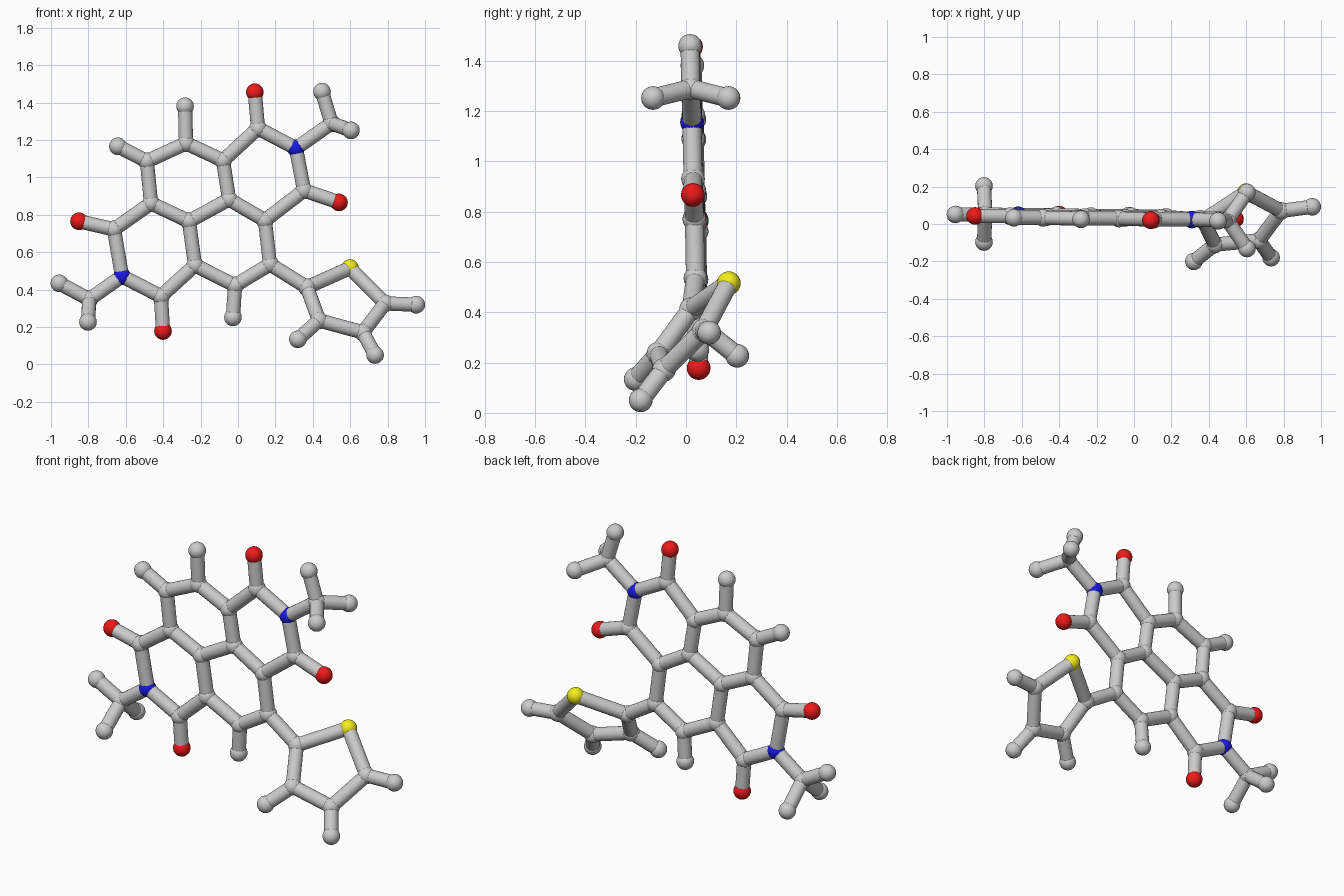
import bpy
from mathutils import Vector

if "Cube" in bpy.data.objects:
    bpy.data.objects.remove(bpy.data.objects["Cube"])

BALL_R, STICK_R = 0.047, 0.038


def material(name, rgb):
    m = bpy.data.materials.new(name)
    m.diffuse_color = (*rgb, 1)
    m.use_nodes = True
    m.node_tree.nodes["Principled BSDF"].inputs["Base Color"].default_value = m.diffuse_color
    return m


MATS = {"O": material("red", (0.85, 0.01, 0.01)),
        "N": material("blue", (0.01, 0.01, 0.8)),
        "S": material("yellow", (0.9, 0.85, 0.01))}
NAMES = {"C": "carbon_ball", "H": "hydrogen_ball", "O": "oxygen_ball",
         "N": "nitrogen_ball", "S": "sulfur_ball"}
atoms = []


def plane_y(x, z):
    # the flat fused-ring sheet leans very slightly
    return 0.035 - 0.01 * x - 0.02 * (z - 0.75)


def flat(kind, points):
    for x, z in points:
        atoms.append((kind, Vector((x, plane_y(x, z), z))))


# fused ring sheet
flat("C", [(0.107, 1.262), (0.353, 0.93), (0.144, 0.77), (-0.048, 0.882),
           (-0.08, 1.09), (-0.278, 1.182), (-0.487, 1.086), (-0.465, 0.861),
           (-0.262, 0.765), (-0.663, 0.722), (-0.412, 0.364), (-0.23, 0.53),
           (-0.016, 0.422), (0.171, 0.535), (0.50, 1.289), (-0.795, 0.348)])
flat("N", [(0.31, 1.155), (-0.62, 0.471)])
flat("O", [(0.09, 1.455), (0.54, 0.866), (-0.85, 0.765), (-0.401, 0.178)])
flat("H", [(-0.642, 1.166), (-0.283, 1.38), (-0.027, 0.251),
           (0.449, 1.458), (-0.955, 0.433)])

# paired hydrogens in front of and behind each end group
for x, z in ((0.604, 1.251), (-0.802, 0.227)):
    for side in (-1, 1):
        atoms.append(("H", Vector((x, plane_y(x, z) + side * 0.15, z))))

# tilted five-sided ring
for kind, co in (("C", (0.369, 0.02, 0.412)), ("S", (0.599, 0.17, 0.515)),
                 ("C", (0.786, 0.07, 0.326)), ("C", (0.668, -0.088, 0.171)),
                 ("C", (0.433, -0.11, 0.235)), ("H", (0.953, 0.092, 0.319)),
                 ("H", (0.733, -0.18, 0.05)), ("H", (0.32, -0.2, 0.134))):
    atoms.append((kind, Vector(co)))

# balls
for kind, co in atoms:
    bpy.ops.mesh.primitive_uv_sphere_add(segments=24, ring_count=14,
                                         radius=BALL_R, location=co)
    ob = bpy.context.object
    ob.name = NAMES[kind]
    if kind in MATS:
        ob.data.materials.append(MATS[kind])
    bpy.ops.object.shade_smooth_by_angle()

# sticks between neighbouring balls
for i, (ka, a) in enumerate(atoms):
    for kb, b in atoms[i + 1:]:
        d = b - a
        if d.length > 0.31 or (ka in "HO" and kb in "HO"):
            continue
        bpy.ops.mesh.primitive_cylinder_add(vertices=20, radius=STICK_R,
                                            depth=d.length, location=(a + b) / 2)
        ob = bpy.context.object
        ob.name = "bond_stick"
        ob.rotation_euler = d.to_track_quat("Z", "Y").to_euler()
        bpy.ops.object.shade_smooth_by_angle()
